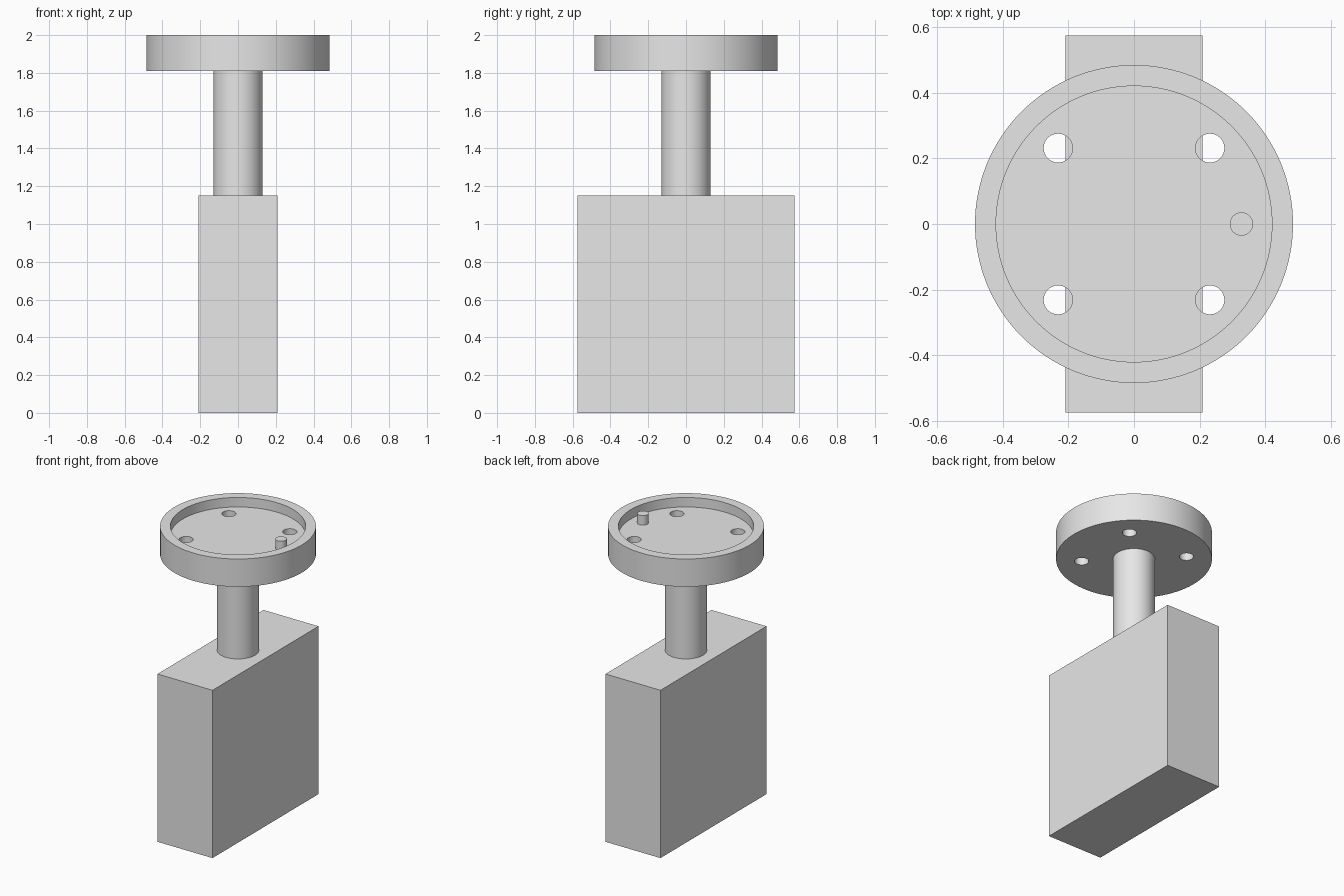
import bpy
import math

if "Cube" in bpy.data.objects:
    bpy.data.objects.remove(bpy.data.objects["Cube"])

grey = bpy.data.materials.new("light grey")
grey.diffuse_color = (0.8, 0.8, 0.8, 1.0)
grey.use_nodes = True
grey.node_tree.nodes["Principled BSDF"].inputs["Base Color"].default_value = grey.diffuse_color


def cylinder(name, x, y, radius, z0, z1, sides=96):
    bpy.ops.mesh.primitive_cylinder_add(
        vertices=sides, radius=radius, depth=z1 - z0, location=(x, y, (z0 + z1) / 2))
    ob = bpy.context.object
    ob.name = name
    ob.data.materials.append(grey)
    return ob


def cut(target, cutter):
    mod = target.modifiers.new("cut", 'BOOLEAN')
    mod.operation = 'DIFFERENCE'
    mod.solver = 'EXACT'
    mod.object = cutter
    bpy.ops.object.select_all(action='DESELECT')
    target.select_set(True)
    bpy.context.view_layer.objects.active = target
    bpy.ops.object.modifier_apply(modifier=mod.name)
    bpy.data.objects.remove(cutter, do_unlink=True)


def smooth(ob):
    bpy.ops.object.select_all(action='DESELECT')
    ob.select_set(True)
    bpy.context.view_layer.objects.active = ob
    bpy.ops.object.shade_smooth_by_angle(angle=math.radians(30))


BODY_TOP, PLATE_BOTTOM, FLOOR, TOP = 1.15, 1.81, 1.935, 2.0

# Rectangular body
bpy.ops.mesh.primitive_cube_add(size=1, location=(0, 0, BODY_TOP / 2))
body = bpy.context.object
body.name = "body_block"
body.scale = (0.417, 1.148, BODY_TOP)
bpy.ops.object.transform_apply(location=False, rotation=False, scale=True)
body.data.materials.append(grey)

# Round stem between body and flange
stem = cylinder("stem", 0, 0, 0.13, BODY_TOP, PLATE_BOTTOM)

# Flange with a shallow recess and four through holes
flange = cylinder("flange", 0, 0, 0.484, PLATE_BOTTOM, TOP, 128)
cut(flange, cylinder("recess_cutter", 0, 0, 0.42, FLOOR, TOP + 0.1, 128))
for sx in (-1, 1):
    for sy in (-1, 1):
        cut(flange, cylinder("hole_cutter", sx * 0.231, sy * 0.231, 0.044,
                             PLATE_BOTTOM - 0.1, TOP + 0.1, 48))

# Locating pin, level with the rim
pin = cylinder("locating_pin", 0.327, 0, 0.0355, FLOOR, TOP, 48)

for part in (stem, flange, pin):
    smooth(part)
